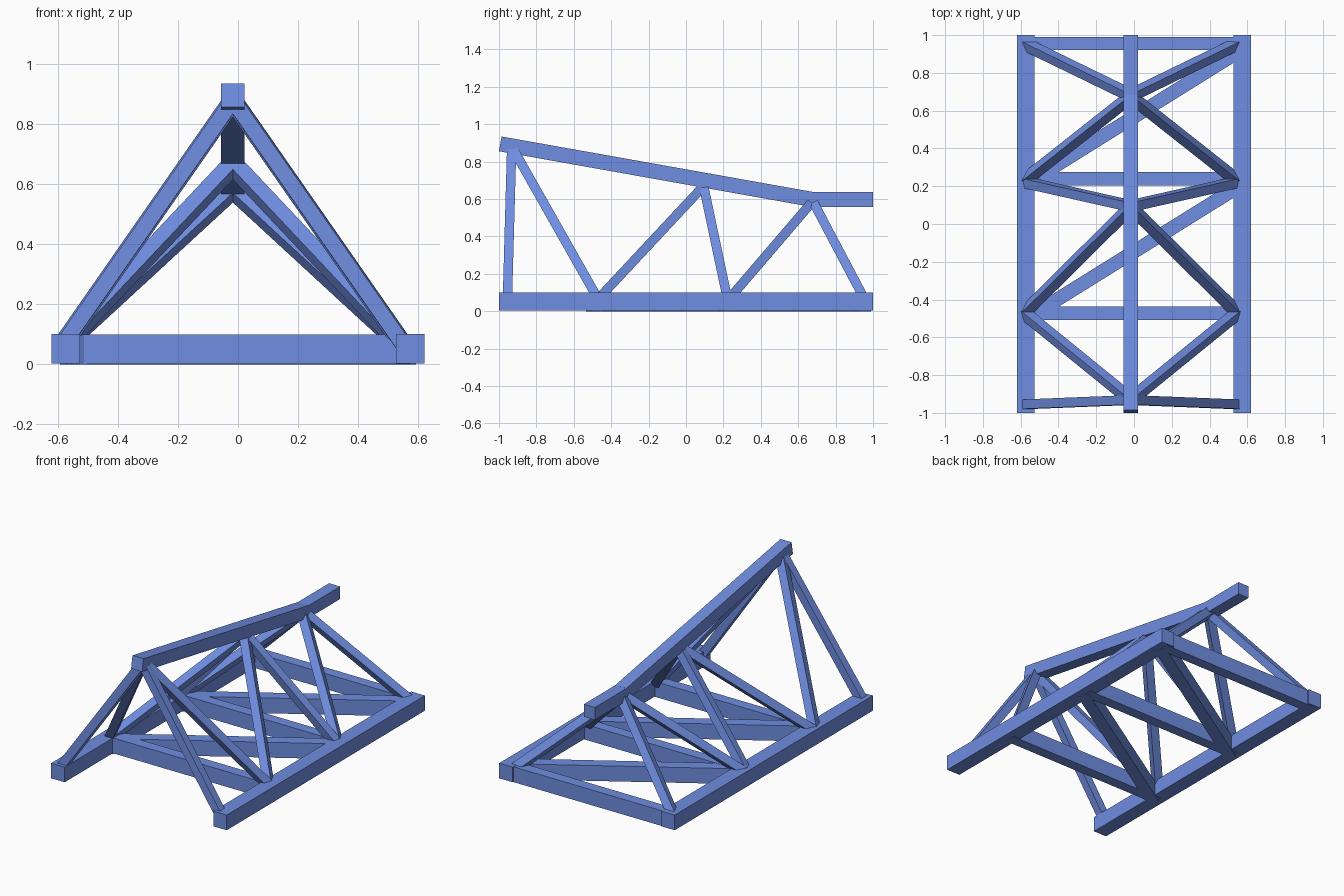
import bpy
from mathutils import Vector, Matrix

if "Cube" in bpy.data.objects:
    bpy.data.objects.remove(bpy.data.objects["Cube"])

def beam(name, a, b, w, h, ref=(1, 0, 0)):
    """Box from a to b; h is measured perpendicular to ref, w along it."""
    a, b = Vector(a), Vector(b)
    d = (b - a).normalized()
    u = d.cross(Vector(ref)).normalized()
    v = u.cross(d)
    verts = [p + v * (w / 2 * i) + u * (h / 2 * j)
             for p in (a, b) for i, j in ((-1, -1), (1, -1), (1, 1), (-1, 1))]
    faces = [(0, 1, 2, 3), (7, 6, 5, 4)] + \
            [(k, k + 4, (k + 1) % 4 + 4, (k + 1) % 4) for k in range(4)]
    if Matrix((v, u, d)).determinant() > 0:
        faces = [f[::-1] for f in faces]
    # make every face point away from the beam centre
    c = (a + b) / 2
    fixed = []
    for f in faces:
        p, q, r = (verts[i] for i in f[:3])
        out = (q - p).cross(r - q).dot(sum((verts[i] for i in f), Vector()) / 4 - c)
        fixed.append(f if out > 0 else f[::-1])
    me = bpy.data.meshes.new(name)
    me.from_pydata(verts, [], fixed)
    ob = bpy.data.objects.new(name, me)
    bpy.context.collection.objects.link(ob)
    mat = bpy.data.materials.get("blue") or bpy.data.materials.new("blue")
    mat.diffuse_color = (0.16, 0.27, 0.75, 1)
    mat.use_nodes = True
    mat.node_tree.nodes["Principled BSDF"].inputs["Base Color"].default_value = mat.diffuse_color
    me.materials.append(mat)
    return ob

X = 0.573        # bottom chord centre lines
XC = -0.017      # top chord centre line

# bottom chords
for s, side in ((-1, "left"), (1, "right")):
    beam(f"{side}_bottom_chord", (s * X, -1, 0.0515), (s * X, 1, 0.0515), 0.095, 0.097)

# top chord: sloping part and level part
beam("sloping_top_chord", (XC, -0.993, 0.895), (XC, 0.675, 0.598), 0.078, 0.08)
beam("level_top_chord", (XC, 0.66, 0.597), (XC, 1, 0.597), 0.078, 0.08)

# floor cross beams
Y = (-0.473, 0.24, 0.955)
for i, y in enumerate(Y):
    beam(f"cross_beam_{i + 1}", (-X, y, 0.049), (X, y, 0.049), 0.07, 0.098, (0, 1, 0))

# floor diagonals
for i in range(2):
    beam(f"floor_diagonal_{i + 1}", (-X, Y[i] - 0.03, 0.048), (X, Y[i + 1] - 0.03, 0.048),
         0.098, 0.073, (0, 0, 1))

# zigzag web members on both sides
webs = [(-0.955, -0.932, 0.878), (-0.467, -0.93, 0.878), (-0.475, 0.09, 0.665),
        (0.223, 0.095, 0.665), (0.225, 0.675, 0.585), (0.957, 0.68, 0.585)]
for s, side in ((-1, "left"), (1, "right")):
    for i, (yb, yt, zt) in enumerate(webs):
        beam(f"{side}_web_{i + 1}", (XC + s * 0.57, yb, 0.06), (XC, yt, zt), 0.052, 0.05)
